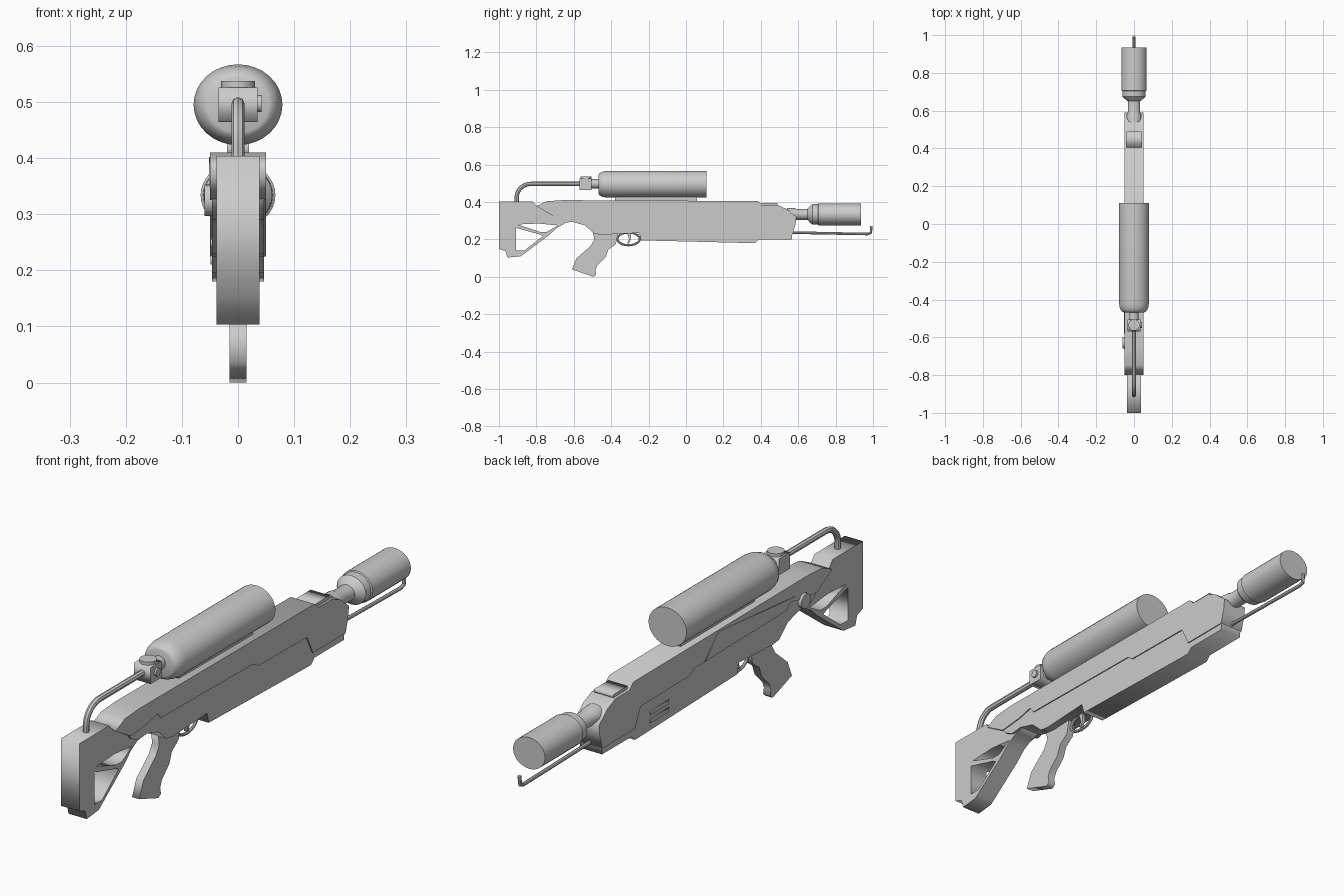
import bpy, bmesh, math
from mathutils import Matrix

if "Cube" in bpy.data.objects:
    bpy.data.objects.remove(bpy.data.objects["Cube"])

grey = bpy.data.materials.new("light_grey")
grey.diffuse_color = (0.6, 0.6, 0.6, 1)
grey.use_nodes = True
grey.node_tree.nodes["Principled BSDF"].inputs["Base Color"].default_value = grey.diffuse_color


def finish(name, mesh, smooth=False):
    mesh.materials.clear()
    mesh.materials.append(grey)
    ob = bpy.data.objects.new(name, mesh)
    bpy.context.collection.objects.link(ob)
    if smooth:
        bpy.ops.object.select_all(action='DESELECT')
        ob.select_set(True)
        bpy.context.view_layer.objects.active = ob
        bpy.ops.object.shade_smooth_by_angle(angle=math.radians(35))
    return ob


def curve_mesh(name, curve, matrix=None):
    tmp = bpy.data.objects.new(name + "_tmp", curve)
    bpy.context.collection.objects.link(tmp)
    dg = bpy.context.evaluated_depsgraph_get()
    mesh = bpy.data.meshes.new_from_object(tmp.evaluated_get(dg))
    bpy.data.objects.remove(tmp)
    if matrix:
        mesh.transform(matrix)
    return mesh


def plate(name, outline, half, x=0, holes=()):
    """Side profile in (y, z), extruded across x; extra outlines become holes."""
    c = bpy.data.curves.new(name, 'CURVE')
    c.dimensions, c.fill_mode, c.extrude = '2D', 'BOTH', half
    for pts in (outline, *holes):
        s = c.splines.new('POLY')
        s.points.add(len(pts) - 1)
        for p, (y, z) in zip(s.points, pts):
            p.co = (y, z, 0, 1)
        s.use_cyclic_u = True
    m = Matrix(((0, 0, 1, x), (1, 0, 0, 0), (0, 1, 0, 0), (0, 0, 0, 1)))
    return finish(name, curve_mesh(name, c, m))


def lathe(name, profile, z, sx=1.0, segs=32):
    """Revolve (y, radius) points around the y axis at height z."""
    bm = bmesh.new()
    rings = []
    for y, r in profile:
        rings.append([bm.verts.new((r * sx * math.cos(2 * math.pi * i / segs), y,
                                    z + r * math.sin(2 * math.pi * i / segs))) for i in range(segs)])
    for a, b in zip(rings, rings[1:]):
        for i in range(segs):
            j = (i + 1) % segs
            bm.faces.new((a[i], a[j], b[j], b[i]))
    bm.faces.new(rings[0])
    bm.faces.new(rings[-1])
    bmesh.ops.recalc_face_normals(bm, faces=bm.faces)
    me = bpy.data.meshes.new(name)
    bm.to_mesh(me)
    return finish(name, me, True)


def box(name, x0, x1, y0, y1, z0, z1):
    return plate(name, [(y0, z0), (y1, z0), (y1, z1), (y0, z1)], (x1 - x0) / 2, (x0 + x1) / 2)


def disc(name, r, depth, loc, axis, segs=20):
    bm = bmesh.new()
    bmesh.ops.create_cone(bm, cap_ends=True, segments=segs, radius1=r, radius2=r, depth=depth)
    rot = Matrix.Rotation(math.pi / 2, 4, 'Y') if axis == 'X' else Matrix()
    bm.transform(Matrix.Translation(loc) @ rot)
    me = bpy.data.meshes.new(name)
    bm.to_mesh(me)
    return finish(name, me, True)


def tube(name, pts, r, cyclic=False):
    c = bpy.data.curves.new(name, 'CURVE')
    c.dimensions, c.bevel_depth, c.bevel_resolution, c.use_fill_caps = '3D', r, 2, True
    s = c.splines.new('POLY')
    s.points.add(len(pts) - 1)
    for p, (y, z) in zip(s.points, pts):
        p.co = (0, y, z, 1)
    s.use_cyclic_u = cyclic
    return finish(name, curve_mesh(name, c), True)


# Skeleton stock with two openings either side of a thin strut
plate("stock", [(-1, .404), (-.82, .404), (-.80, .38), (-.70, .38), (-.60, .36), (-.60, .295),
                (-.64, .29), (-.69, .262), (-.73, .225), (-.87, .12), (-.885, .11), (-.955, .103),
                (-.965, .137), (-1, .15)], .038,
      holes=([(-.90, .28), (-.79, .285), (-.685, .275), (-.745, .24), (-.78, .24)],
             [(-.91, .262), (-.78, .226), (-.765, .218), (-.865, .14), (-.91, .14)]))

# Receiver: lower body, overlapped by the wider stepped upper shell
plate("lower_body", [(-.74, .36), (-.70, .31), (-.66, .29), (-.61, .295), (-.54, .275), (-.49, .23),
                     (-.45, .225), (-.25, .235), (-.24, .195), (.37, .18), (.39, .20), (.565, .20),
                     (.57, .24), (.55, .34), (.38, .38), (-.70, .38)], .046)
plate("upper_shell", [(-.80, .378), (-.745, .404), (-.66, .41), (.385, .405), (.41, .383), (.49, .383),
                      (.54, .362), (.565, .34), (.59, .32), (.585, .28), (.57, .225), (.375, .225),
                      (.34, .297), (.05, .30), (.02, .318), (-.53, .325), (-.55, .35), (-.61, .335),
                      (-.71, .325)], .05)
box("top_hatch", -.04, .04, .405, .49, .38, .395)
plate("left_panel", [(-.12, .402), (-.04, .32), (-.50, .327), (-.58, .36)], .0015, -.0505)
disc("left_bolt", .028, .02, (-.05, -.63, .325), 'X')

# Vent slats low on the left side
for z in (.21, .24):
    box("vent_slat", -.049, -.044, .17, .28, z, z + .016)

# Grip, trigger and guard
plate("grip", [(-.61, .04), (-.585, .10), (-.51, .165), (-.49, .20), (-.50, .25), (-.36, .25),
               (-.375, .175), (-.415, .145), (-.43, .105), (-.475, .06), (-.485, .035),
               (-.48, .012), (-.495, 0)], .0148)
tube("trigger_guard", [(-.307 + .06 * math.cos(a * math.pi / 10), .203 + .034 * math.sin(a * math.pi / 10))
                       for a in range(20)], .006, True)
plate("trigger", [(-.315, .235), (-.295, .235), (-.295, .20), (-.305, .178), (-.315, .18), (-.305, .20)], .006)

# Fuel tank on its mount
lathe("fuel_tank", [(-.468, .05), (-.465, .056), (-.455, .064), (-.44, .069), (-.42, .072), (.11, .072)], .495, 1.1)
box("tank_mount", -.02, .02, -.38, .06, .40, .435)

# Valve block and hose
lathe("valve_neck", [(-.51, .025), (-.46, .025)], .498, segs=16)
box("valve_block", -.035, .035, -.57, -.505, .464, .526)
disc("valve_cap", .03, .015, (0, -.535, .53), 'Z')
disc("valve_side_plug", .015, .012, (.036, -.535, .497), 'X', 12)
arc = [(-.83 - .075 * math.sin(t * math.pi / 16), .425 + .072 * math.cos(t * math.pi / 16)) for t in range(9)]
tube("fuel_hose", [(-.56, .497)] + arc + [(-.905, .39)], .0115)

# Nozzle
lathe("nozzle", [(.54, .035), (.575, .034), (.59, .029), (.65, .029), (.665, .046), (.675, .054), (.705, .055),
                 (.708, .059), (.935, .059)], .334, 1.13)

# Igniter rod with upturned tip
tube("igniter_rod", [(.55, .237), (.75, .233), (.97, .229), (.988, .235), (.992, .27)], .007)
